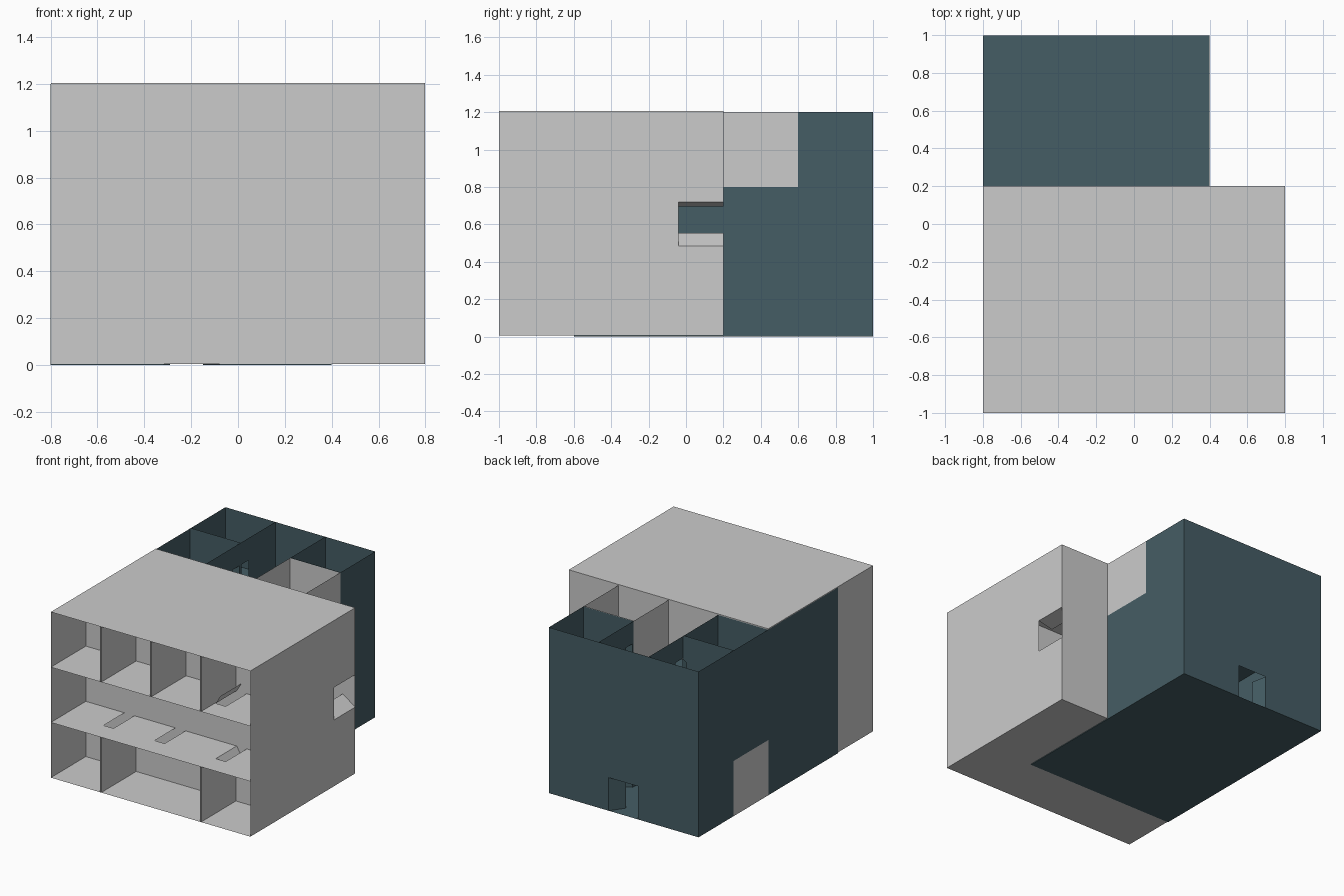
import bpy, bmesh

if "Cube" in bpy.data.objects:
    bpy.data.objects.remove(bpy.data.objects["Cube"])

STOREY, DOOR_H, GAP = 0.4, 0.24, 0.004
TEAL = bpy.data.materials.new("teal_wall")
TEAL.diffuse_color = (0.06, 0.11, 0.13, 1)
TEAL.use_nodes = True
TEAL.node_tree.nodes["Principled BSDF"].inputs["Base Color"].default_value = TEAL.diffuse_color


def make_object(name, quads, place, mat=None):
    bm = bmesh.new()
    for q in quads:
        bm.faces.new([bm.verts.new(place(*p)) for p in q])
    bmesh.ops.remove_doubles(bm, verts=bm.verts, dist=0.0005)
    mesh = bpy.data.meshes.new(name)
    bm.to_mesh(mesh)
    bm.free()
    if mat:
        mesh.materials.append(mat)
    bpy.context.collection.objects.link(bpy.data.objects.new(name, mesh))


def panel(a, b, h0, h1):
    """Upright sheet between two plan points."""
    return [(*a, h0), (*b, h0), (*b, h1), (*a, h1)]


def wall(a, b, h, hole=None):
    """One storey of wall, with an optional doorway (start, end along the wall)."""
    top = h + STOREY
    if not hole:
        return [panel(a, b, h, top)]
    axis = 0 if a[1] == b[1] else 1
    def at(t):
        return (t, a[1]) if axis == 0 else (a[0], t)
    p, q = at(hole[0]), at(hole[1])
    return [panel(a, p, h, top), panel(p, q, h + DOOR_H, top), panel(q, b, h, top)]


# doorway hinge position and swing side, for the row of four and the row of three rooms
UPPER = {-0.8: (-0.41, -1), -0.4: (-0.01, -1), 0.0: (0.39, -1), 0.4: (0.41, 1)}
LOWER = {-0.8: (-0.41, -1), -0.4: (0.0, -1), 0.4: (0.41, 1)}


def build_block(prefix, place, mat, grey_rooms):
    floors, outer, inner, doors, grey = [], [], [], [], []
    for s in range(3):
        h = s * STOREY
        big_grey = grey if grey_rooms and s == 2 else None
        small_grey = grey if grey_rooms and s == 0 else None
        # floor slab of this storey
        floors.append([(-.8, 0, h), (.8, 0, h), (.8, 1.2, h), (-.8, 1.2, h)])
        # end walls, with the entrance on the lowest storey
        for u in (-.8, .8):
            outer += wall((u, 0), (u, .4), h) + wall((u, .8), (u, 1.2), h)
            outer += wall((u, .4), (u, .8), h, (.48, .715) if s == 0 else None)
        # rows of rooms on both sides of the corridor
        for row, v_out, v_in, side in ((UPPER, 1.2, .8, 1), (LOWER, 0, .4, -1)):
            starts = sorted(row)
            for u0, u1 in zip(starts, starts[1:] + [.8]):
                big = side < 0 and u0 == -.4
                o_list, i_list = outer, inner
                if big and big_grey is not None:
                    o_list = i_list = grey
                if side > 0 and u0 == 0 and small_grey is not None:
                    o_list = grey
                o_list += wall((u0, v_out), (u1, v_out), h)
                hinge, d = row[u0]
                hole = sorted((hinge, hinge + d * .08))
                i_list += wall((u0, v_in), (u1, v_in), h, hole)
                # room side walls, one sheet per room
                if u0 > -.8:
                    i_list += wall((u0 + GAP, v_in), (u0 + GAP, v_out), h)
                if u1 < .8:
                    i_list += wall((u1 - GAP, v_in), (u1 - GAP, v_out), h)
                # half open door leaf
                doors.append(panel((hinge, v_in), (hinge + d * .038, v_in + side * .063),
                                   h, h + DOOR_H))
    # double entrance leaves
    doors.append(panel((.8, .48), (.70, .55), 0, DOOR_H))
    doors.append(panel((.8, .715), (.685, .69), 0, DOOR_H))
    make_object(prefix + "_floors", floors, place, mat)
    make_object(prefix + "_outer_walls", outer, place, mat)
    make_object(prefix + "_inner_walls", inner, place, mat)
    make_object(prefix + "_door_leaves", doors, place, mat)
    if grey:
        make_object(prefix + "_grey_room_walls", grey, place)


# grey block lying on its back, open side to the front
build_block("lying_block", lambda u, v, h: (u * .999, .2 - h, v + .005), None, False)
# teal block standing upright, turned a quarter, open at the top
build_block("upright_block", lambda u, v, h: (.4 - v, .2 + u * .9985, h), TEAL, True)
